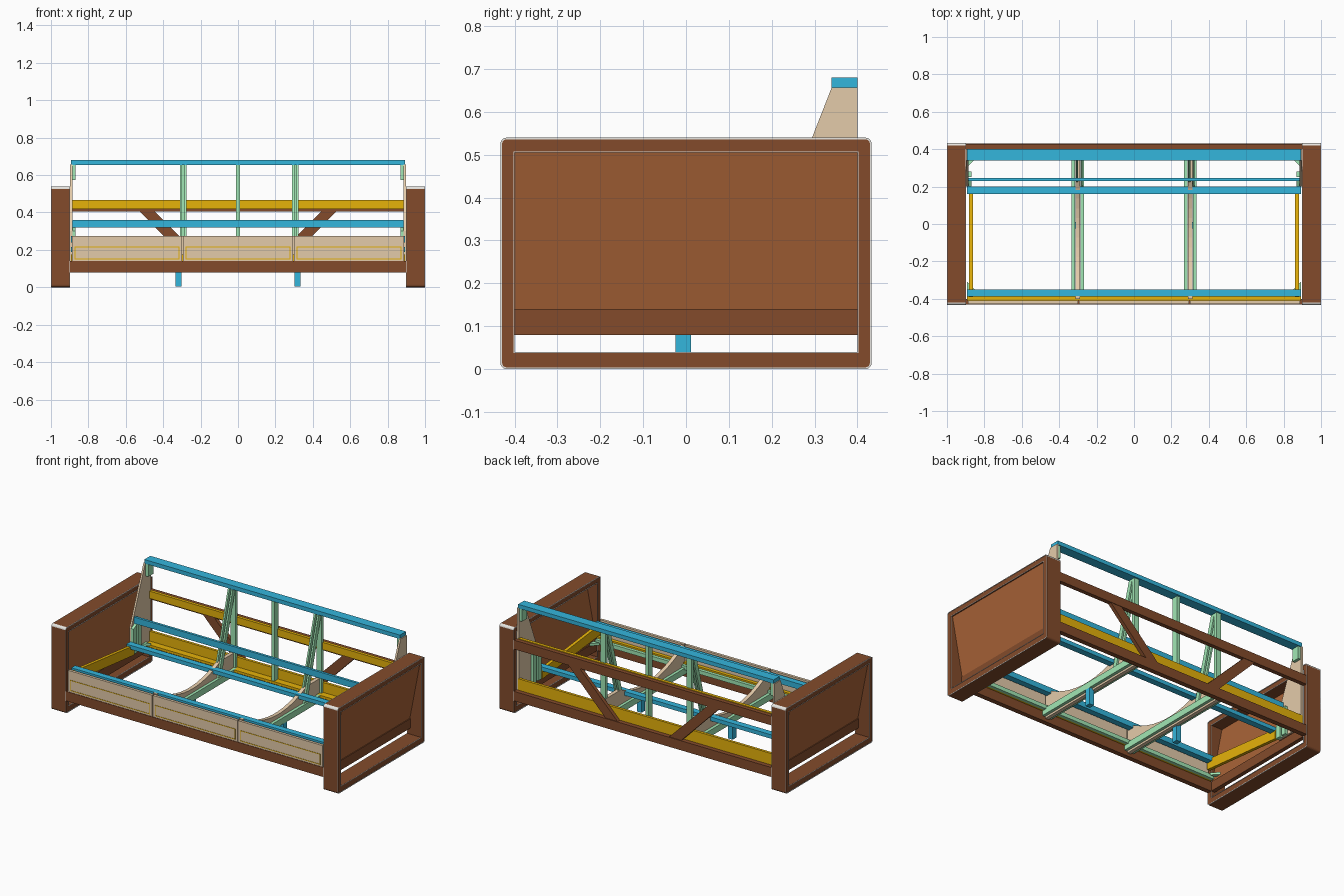
import bpy, bmesh, math
from mathutils import Matrix

if "Cube" in bpy.data.objects:
    bpy.data.objects.remove(bpy.data.objects["Cube"])


def material(name, rgb):
    lin = [((c / 255 + 0.055) / 1.055) ** 2.4 for c in rgb] + [1]
    m = bpy.data.materials.new(name)
    m.use_nodes = True
    m.diffuse_color = lin
    m.node_tree.nodes["Principled BSDF"].inputs["Base Color"].default_value = lin
    return m


BROWN = material("dark brown board", (131, 75, 43))
PANEL = material("light brown panel", (169, 99, 55))
BLUE = material("blue rail", (52, 182, 220))
GOLD = material("gold board", (230, 178, 10))
BEIGE = material("beige plywood", (228, 203, 170))
GREEN = material("green batten", (166, 238, 186))
GREY = material("pale grey edge", (240, 238, 233))


def add(name, bm, mat):
    bmesh.ops.recalc_face_normals(bm, faces=bm.faces)
    if bm.calc_volume(signed=True) < 0:
        bmesh.ops.reverse_faces(bm, faces=bm.faces)
    me = bpy.data.meshes.new(name)
    bm.to_mesh(me)
    bm.free()
    me.shade_flat()
    me.materials.append(mat)
    ob = bpy.data.objects.new(name, me)
    bpy.context.collection.objects.link(ob)
    return ob


def box(name, x, y, z, mat):
    """Box from three (low, high) ranges."""
    bm = bmesh.new()
    bmesh.ops.create_cube(bm, size=1)
    for v in bm.verts:
        v.co = [sum(r) / 2 + c * (r[1] - r[0]) for c, r in zip(v.co, (x, y, z))]
    return add(name, bm, mat)


def plate(name, axis, loops, lo, hi, mat):
    """Flat outline (further loops are holes) given thickness along an axis."""
    cu = bpy.data.curves.new(name, "CURVE")
    cu.dimensions, cu.fill_mode = "2D", "BOTH"
    cu.extrude = abs(hi - lo) / 2
    for loop in loops:
        sp = cu.splines.new("POLY")
        sp.points.add(len(loop) - 1)
        for p, (a, b) in zip(sp.points, loop):
            p.co = (a, b, 0, 1)
        sp.use_cyclic_u = True
    tmp = bpy.data.objects.new(name, cu)
    bpy.context.collection.objects.link(tmp)
    deps = bpy.context.evaluated_depsgraph_get()
    me = bpy.data.meshes.new_from_object(tmp.evaluated_get(deps))
    bpy.data.objects.remove(tmp)
    bm = bmesh.new()
    bm.from_mesh(me)
    bpy.data.meshes.remove(me)
    bmesh.ops.remove_doubles(bm, verts=bm.verts, dist=1e-5)
    for f in bm.faces:
        f.material_index = 0
    mid, q = (lo + hi) / 2, math.pi / 2
    rot = Matrix.Rotation(q, 4, "X")
    if axis == "x":
        rot = Matrix.Translation((mid, 0, 0)) @ Matrix.Rotation(q, 4, "Z") @ rot
    elif axis == "y":
        rot = Matrix.Translation((0, mid, 0)) @ rot
    else:
        rot = Matrix.Translation((0, 0, mid))
    bm.transform(rot)
    return add(name, bm, mat)


def rounded(y, z0, z1, r, steps=5):
    pts = []
    corners = ((y - r, z1 - r), (r - y, z1 - r), (r - y, z0 + r), (y - r, z0 + r))
    for i, (cy, cz) in enumerate(corners):
        for k in range(steps + 1):
            a = (i + k / steps) * math.pi / 2
            pts.append((cy + r * math.cos(a), cz + r * math.sin(a)))
    return pts


def rect(y, z0, z1):
    return [(y, z1), (-y, z1), (-y, z0), (y, z0)]


def span(s, a, b):
    """Range a..b mirrored to side s."""
    return (a, b) if s > 0 else (-b, -a)


for s, side in ((1, "left"), (-1, "right")):
    # Arm: rounded box frame with pale top corners
    arm = plate(side + "_arm_frame", "x", [rounded(.433, 0, .54, .014), rect(.4, .04, .505)],
                *span(s, .902, .998), BROWN)
    arm.data.materials.append(GREY)
    for f in arm.data.polygons:
        if abs(f.normal.x) < .5 and abs(f.center.y) > .42 and f.center.z > .527:
            f.material_index = 1
    # Thin pale edging on both faces of the arm, and the tilted panel
    for face, a in (("inside", .899), ("outside", .997)):
        plate(f"{side}_arm_{face}_edge", "x",
              [rounded(.433, 0, .54, .014), rounded(.429, .004, .536, .01)],
              *span(s, a, a + .003), GREY)
        plate(f"{side}_arm_{face}_opening_edge", "x", [rect(.403, .037, .508), rect(.4, .04, .505)],
              *span(s, a, a + .003), GREY)
    plate(side + "_arm_panel", "y",
          [[(s * .9, .1), (s * .912, .1), (s * .99, .505), (s * .978, .505)]], -.4, .4, PANEL)
    box(side + "_base_rail", span(s, .9, .925), (-.4, .4), (.08, .14), BROWN)

    # Back side board with battens
    plate(side + "_back_side", "x", [[(.4, .14), (.4, .657), (.34, .657), (.2, .3), (.2, .14)]],
          *span(s, .886, .898), BEIGE)
    plate(side + "_back_batten", "x", [[(.2, .14), (.235, .14), (.235, .32), (.2, .3)]],
          *span(s, .868, .886), GREEN)
    box(side + "_back_post", span(s, .868, .886), (.25, .28), (.14, .32), GREEN)
    box(side + "_back_top_block", span(s, .868, .886), (.345, .395), (.575, .655), GREEN)

    # Seat side rail with its corner gussets
    plate(side + "_seat_rail", "x", [[(-.39, .2), (.2, .14), (.2, .2), (-.39, .265)]],
          *span(s, .862, .882), GOLD)
    for n, y, t in (("front", -.352, 1), ("back", .345, -1)):
        plate(side + "_" + n + "_gusset", "z",
              [[(s * .892, y), (s * .85, y), (s * .892, y + t * .042)]], .145, .16, GREEN)

    # Rib: curved plywood seat and sloping back between battens
    dip = [(-.385 + .625 * t, .275 - .035 * t - .34 * t * (1 - t)) for t in [i / 12 for i in range(13)]]
    plate(side + "_rib_seat", "x", [dip + [(.4, .24), (.4, .1), (-.4, .1), (-.4, .275)]],
          *span(s, .288, .312), BEIGE)
    for k, (a, b) in enumerate(((.267, .285), (.315, .334))):
        box(f"{side}_rib_batten_{k + 1}", span(s, a, b), (-.41, .385), (.11, .15), GREEN)
    mid = s * .3 + .007
    for k, (a, b) in enumerate(((-.017, -.006), (.006, .017))):
        plate(f"{side}_rib_slope_{k + 1}", "x",
              [[(.2, .15), (.23, .15), (.37, .655), (.342, .655)]], mid + a, mid + b, GREEN)
    box(side + "_rib_post", (mid - .017, mid + .017), (.368, .39), (.14, .655), GREEN)
    box(side + "_middle_leg", span(s, .302, .334), (-.024, .012), (.005, .14), BLUE)

    # Back diagonal brace
    plate(side + "_back_brace", "y",
          [[(s * .54, .42), (s * .46, .42), (s * .175, .135), (s * .26, .135)]], .402, .425, BROWN)

# Long rails
W = (-.892, .892)
B = (-.9, .9)
for name, x, y, z, mat in (
    ("front_base_rail", B, (-.43, -.4), (.08, .14), BROWN),
    ("back_base_rail", B, (.4, .43), (.08, .14), BROWN),
    ("back_upper_rail", B, (.402, .428), (.405, .462), BROWN),
    ("back_upper_board", W, (.382, .402), (.42, .466), GOLD),
    ("back_lower_board", W, (.385, .402), (.13, .212), GOLD),
    ("back_lower_flange", W, (.342, .385), (.135, .15), GOLD),
    ("front_lower_board", W, (-.41, -.388), (.14, .175), GOLD),
    ("front_batten", W, (-.388, -.368), (.14, .165), GREEN),
    ("front_seat_rail", W, (-.388, -.35), (.24, .275), BLUE),
    ("back_seat_rail", W, (.16, .2), (.19, .215), BLUE),
    ("back_middle_rail", W, (.23, .246), (.32, .36), BLUE),
    ("back_top_rail", W, (.34, .4), (.655, .68), BLUE),
    ("back_centre_post", (-.01, .01), (.348, .388), (.14, .655), GREEN),
):
    box(name, x, y, z, mat)

# Front facing: three plywood plates with a gold outline each
for i in (-1, 0, 1):
    c, h = i * .594, .294
    box(f"front_plate_{i + 2}", (c - h, c + h), (-.427, -.41), (.14, .275), BEIGE)
    outer = [(c + a, b) for a, b in rect(h - .014, .15, .218)]
    inner = [(c + a, b) for a, b in rect(h - .018, .154, .214)]
    plate(f"front_outline_{i + 2}", "y", [outer, inner], -.429, -.426, GOLD)
